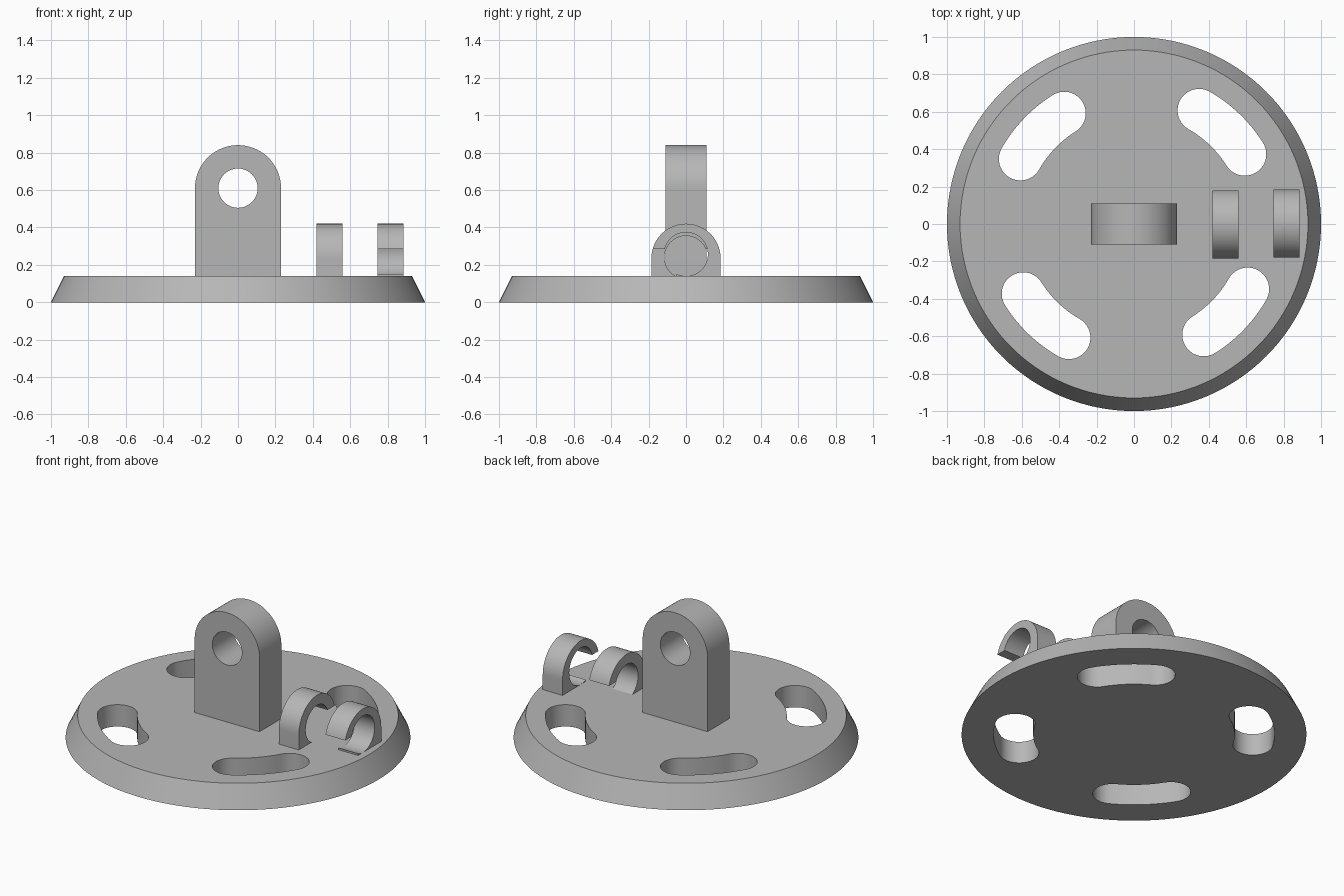
import bpy, bmesh, math
from math import radians, pi, sin, cos, sqrt, asin
from mathutils import Matrix, Vector

cube = bpy.data.objects.get("Cube")
if cube:
    bpy.data.objects.remove(cube, do_unlink=True)

grey = bpy.data.materials.new("plain_grey")
grey.use_nodes = True
grey.diffuse_color = (0.47, 0.47, 0.47, 1)
grey.node_tree.nodes["Principled BSDF"].inputs["Base Color"].default_value = grey.diffuse_color


def arc(cx, cy, r, start, end, steps):
    """Points on an arc, angles in radians."""
    angles = [start + (end - start) * i / steps for i in range(steps + 1)]
    return [(cx + r * cos(a), cy + r * sin(a)) for a in angles]


def add_object(name, bm):
    bmesh.ops.recalc_face_normals(bm, faces=bm.faces)
    mesh = bpy.data.meshes.new(name)
    bm.to_mesh(mesh)
    bm.free()
    mesh.materials.append(grey)
    obj = bpy.data.objects.new(name, mesh)
    bpy.context.collection.objects.link(obj)
    return obj


def prism(name, outline, axis, low, high):
    """Extrude a 2D outline along an axis; the outline fills the other two axes in order."""
    place = {"x": lambda u, v: (low, u, v),
             "y": lambda u, v: (u, low, v),
             "z": lambda u, v: (u, v, low)}[axis]
    bm = bmesh.new()
    face = bm.faces.new([bm.verts.new(place(u, v)) for u, v in outline])
    grown = bmesh.ops.extrude_face_region(bm, geom=[face])["geom"]
    shift = Vector([high - low if a == axis else 0 for a in "xyz"])
    bmesh.ops.translate(bm, vec=shift, verts=[g for g in grown if isinstance(g, bmesh.types.BMVert)])
    return add_object(name, bm)


def cut(obj, cutters):
    """Subtract the cutters, bake the result and remove them."""
    for c in cutters:
        c.hide_render = True
        mod = obj.modifiers.new("cut", "BOOLEAN")
        mod.operation, mod.solver, mod.object = "DIFFERENCE", "EXACT", c
    bpy.context.view_layer.update()
    baked = bpy.data.meshes.new_from_object(
        obj.evaluated_get(bpy.context.evaluated_depsgraph_get()))
    obj.modifiers.clear()
    obj.data = baked
    for c in cutters:
        bpy.data.objects.remove(c, do_unlink=True)


def smooth(obj):
    bpy.ops.object.select_all(action="DESELECT")
    obj.select_set(True)
    bpy.context.view_layer.objects.active = obj
    bpy.ops.object.shade_smooth_by_angle(angle=radians(25))


FLOOR, SINK = 0.14, 0.12

# Tapered round base
bm = bmesh.new()
bmesh.ops.create_cone(bm, cap_ends=True, segments=128, radius1=1, radius2=0.93, depth=FLOOR,
                      matrix=Matrix.Translation((0, 0, FLOOR / 2)))
base = add_object("base_plate", bm)

# Four curved slots through the base
slots = []
R, W, HALF = 0.70, 0.115, radians(14)
for i in range(4):
    mid = radians(46.2) + i * pi / 2
    a, b = mid - HALF, mid + HALF
    outline = (arc(0, 0, R + W, a, b, 12)
               + arc(R * cos(b), R * sin(b), W, b, b + pi, 20)[1:]
               + arc(0, 0, R - W, b, a, 12)[1:]
               + arc(R * cos(a), R * sin(a), W, a + pi, a + 2 * pi, 20)[1:-1])
    slots.append(prism("slot_cutter", outline, "z", -0.1, 0.3))
cut(base, slots)

# Upright lug with a round eye
lug = prism("upright_lug", [(-0.23, SINK), (0.23, SINK)] + arc(0, 0.61, 0.23, 0, pi, 48),
            "y", -0.11, 0.11)
eye = prism("eye_cutter", arc(0, 0.61, 0.105, 0, 2 * pi, 48)[:-1], "y", -0.3, 0.3)
cut(lug, [eye])


# Open clips: one planted leg, the other side cut away above a thin sill
def clip(name, x0, x1, side, hole_z, hole_r):
    top, rad, lip, sill = 0.235, 0.185, 0.285, 0.05
    start = -pi / 2 - asin(sill / hole_r)
    inner_end = pi - asin((lip - hole_z) / hole_r)
    outer_start = pi - asin((lip - top) / rad)
    outline = ([(-sill, SINK - 0.02)]
               + arc(0, hole_z, hole_r, start, inner_end, 48)
               + arc(0, top, rad, outer_start, 0, 40)
               + [(rad, SINK - 0.02)])
    return prism(name, [(side * y, z) for y, z in outline], "x", x0, x1)


inner_clip = clip("inner_clip", 0.42, 0.56, -1, 0.24, 0.115)
outer_clip = clip("outer_clip", 0.745, 0.885, 1, 0.257, 0.117)

for part in (base, lug, inner_clip, outer_clip):
    smooth(part)
